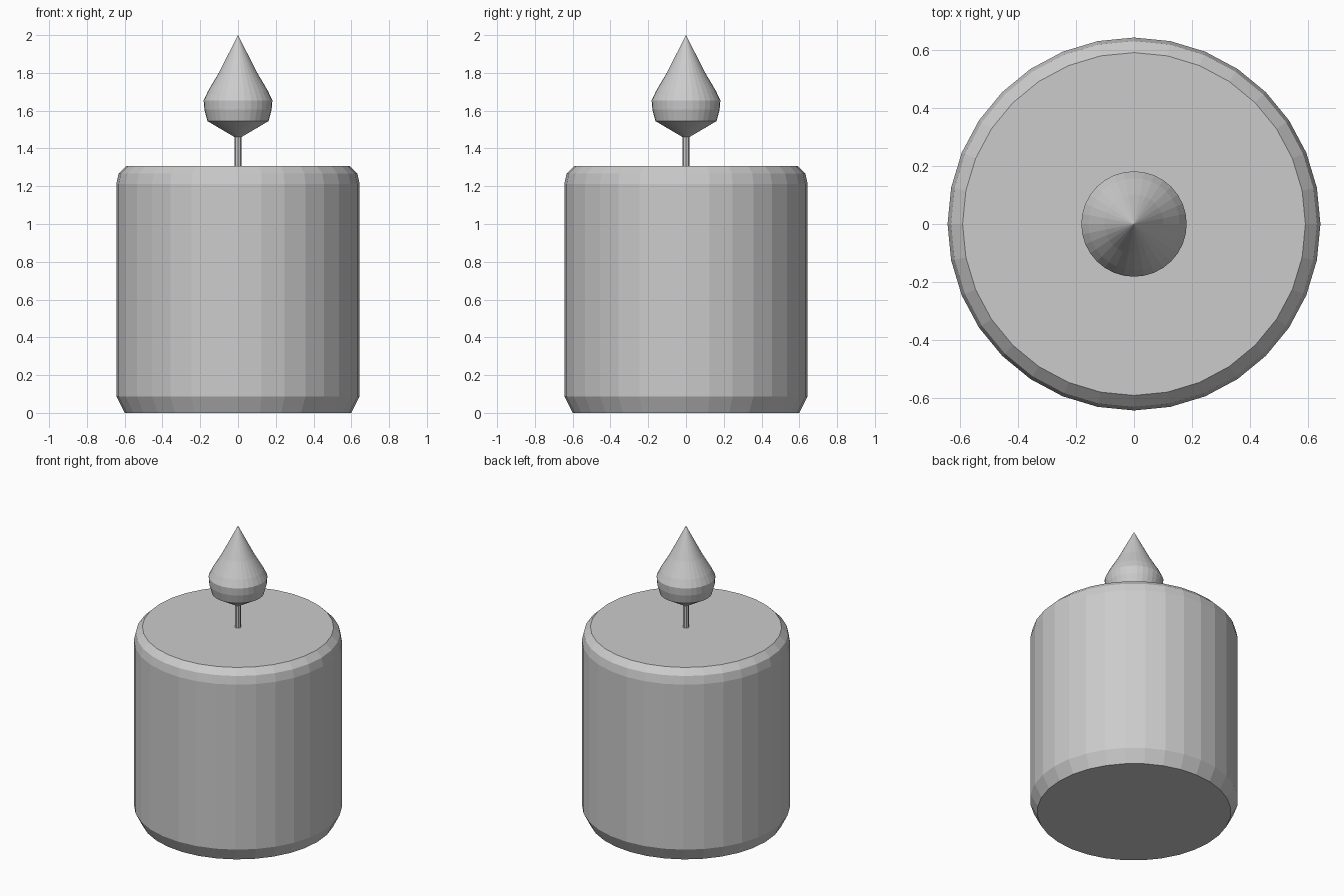
import bpy, bmesh
from math import cos, sin, tau

if "Cube" in bpy.data.objects:
    bpy.data.objects.remove(bpy.data.objects["Cube"])


def lathe(name, profile, sides):
    """Revolve (radius, z) points, bottom to top, into a closed flat-faced solid."""
    bm = bmesh.new()
    rings = []
    for r, z in profile:
        if r == 0:
            rings.append([bm.verts.new((0, 0, z))] * sides)
        else:
            rings.append([bm.verts.new((r * cos(tau * i / sides), r * sin(tau * i / sides), z))
                          for i in range(sides)])
    for low, high in zip(rings, rings[1:]):
        for i in range(sides):
            j = (i + 1) % sides
            quad = [low[i], low[j], high[j], high[i]]
            bm.faces.new(list(dict.fromkeys(quad)))
    # cap any open ends
    if profile[0][0] > 0:
        bm.faces.new(rings[0][::-1])
    if profile[-1][0] > 0:
        bm.faces.new(rings[-1])
    bmesh.ops.recalc_face_normals(bm, faces=bm.faces)
    mesh = bpy.data.meshes.new(name)
    bm.to_mesh(mesh)
    bm.free()
    obj = bpy.data.objects.new(name, mesh)
    bpy.context.collection.objects.link(obj)
    return obj


# wax body with chamfered base and rounded shoulder
lathe("candle_body", [(0.6, 0), (0.644, 0.087), (0.644, 1.213),
                      (0.632, 1.267), (0.592, 1.307)], 32)

# thin wick between body and flame
lathe("wick", [(0.018, 1.29), (0.018, 1.48)], 8)

# teardrop flame
lathe("flame", [(0, 1.457), (0.018, 1.46), (0.162, 1.545), (0.178, 1.605), (0.182, 1.655),
                (0.158, 1.705), (0.102, 1.8), (0, 2.0)], 32)
